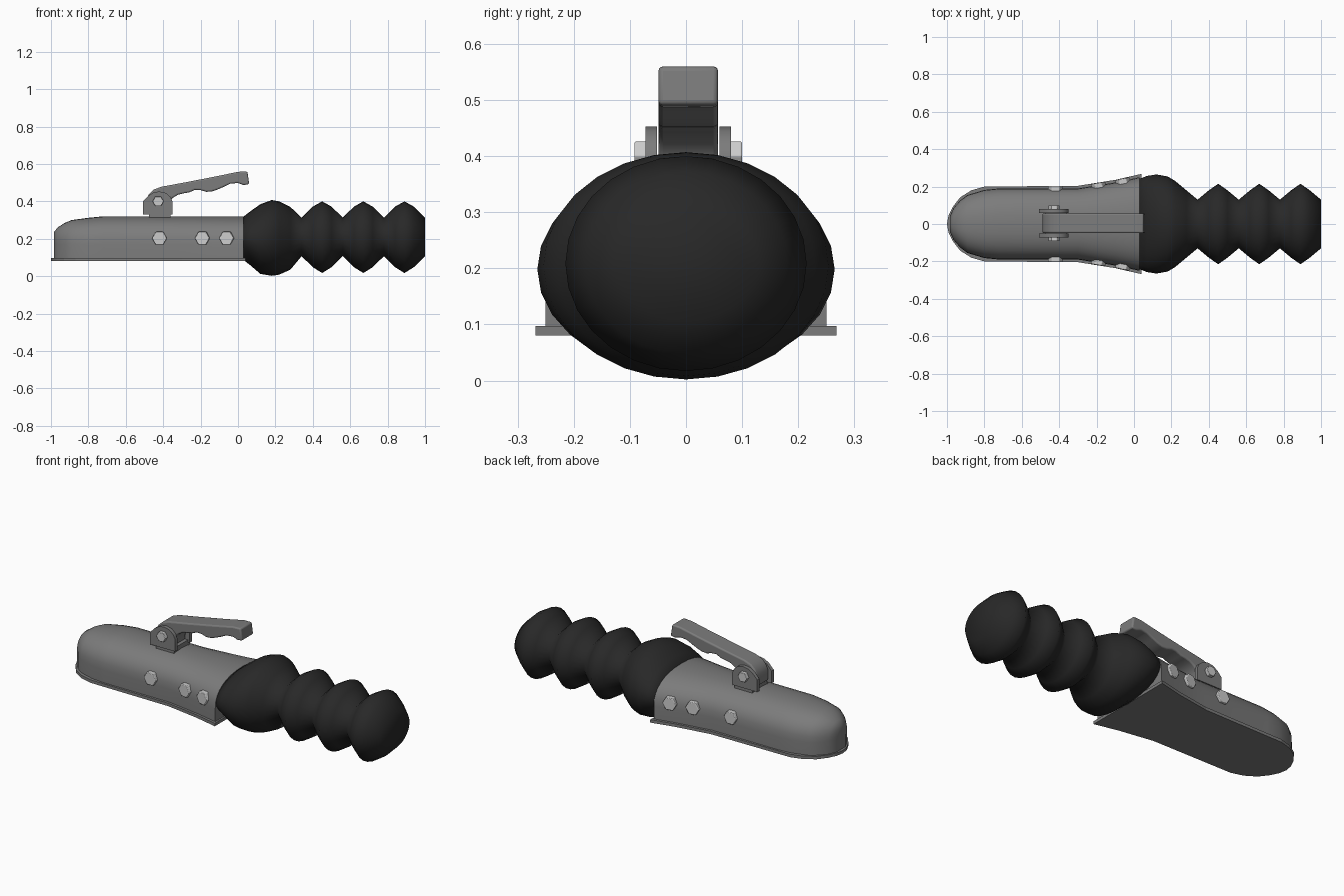
import bpy, bmesh, math

if "Cube" in bpy.data.objects:
    bpy.data.objects.remove(bpy.data.objects["Cube"])


def material(name, v):
    m = bpy.data.materials.new(name)
    m.diffuse_color = (v, v, v, 1)
    m.use_nodes = True
    m.node_tree.nodes["Principled BSDF"].inputs["Base Color"].default_value = m.diffuse_color
    return m


STEEL = material("grey steel", 0.2)
RUBBER = material("black rubber", 0.021)
BOLT = material("light bolt metal", 0.6)


def finish(name, bm, mat, angle=None, bevel=0):
    bmesh.ops.recalc_face_normals(bm, faces=bm.faces)
    me = bpy.data.meshes.new(name)
    bm.to_mesh(me)
    bm.free()
    me.materials.append(mat)
    ob = bpy.data.objects.new(name, me)
    bpy.context.collection.objects.link(ob)
    bpy.ops.object.select_all(action='DESELECT')
    bpy.context.view_layer.objects.active = ob
    ob.select_set(True)
    if bevel:
        b = ob.modifiers.new("bevel", 'BEVEL')
        b.width, b.segments, b.limit_method = bevel, 3, 'ANGLE'
        b.angle_limit = math.radians(50)
    if angle:
        bpy.ops.object.shade_smooth_by_angle(angle=math.radians(angle))
    return ob


def loft(name, rings, mat, angle):
    """Skin closed rings of equal length and cap both ends."""
    bm = bmesh.new()
    vs = [[bm.verts.new(p) for p in r] for r in rings]
    n = len(rings[0])
    for a, b in zip(vs, vs[1:]):
        for i in range(n):
            j = (i + 1) % n
            bm.faces.new((a[i], a[j], b[j], b[i]))
    bm.faces.new(vs[0])
    bm.faces.new(vs[-1])
    return finish(name, bm, mat, angle)


def prism(name, profile, axis, lo, hi, mat, angle=None, bevel=0):
    """Extrude a 2D profile: axis 'y' uses (x, z), axis 'z' uses (x, y)."""
    bm = bmesh.new()
    def put(p, d):
        return bm.verts.new((p[0], d, p[1]) if axis == 'y' else (p[0], p[1], d))
    a = [put(p, lo) for p in profile]
    b = [put(p, hi) for p in profile]
    for i in range(len(a)):
        j = (i + 1) % len(a)
        bm.faces.new((a[i], a[j], b[j], b[i]))
    bm.faces.new(a)
    bm.faces.new(b)
    return finish(name, bm, mat, angle, bevel)


def hexagon(r, cx=0, cz=0):
    return [(cx + r * math.cos(k * math.pi / 3), cz + r * math.sin(k * math.pi / 3))
            for k in range(6)]


# Coupler housing: (x, half width, top height)
def body_ring(x, w, top):
    zs, pts = 0.17, [(x, w, 0.085)]
    for k in range(17):
        t = math.pi * k / 16
        c, s = math.cos(t), max(0, math.sin(t))
        y = math.copysign(abs(c) ** 0.85, c) * w
        pts.append((x, y, zs + (top - zs) * s ** 0.85))
    return pts + [(x, -w, 0.085)]


sections = [(-.985, .04, .235), (-.965, .085, .26), (-.93, .125, .283), (-.89, .155, .3),
            (-.8, .182, .312), (-.72, .19, .32), (-.3, .19, .32), (-.1, .222, .32),
            (.03, .25, .32)]
loft("coupler_housing", [body_ring(*s) for s in sections], STEEL, 45)

# Flange plate under the housing
half = [(.04, .268), (-.1, .236), (-.3, .204), (-.8, .2), (-.87, .18), (-.93, .142),
        (-.97, .09), (-.992, .045)]
outline = half + [(-1, 0)] + [(x, -y) for x, y in reversed(half)]
prism("bottom_flange", outline, 'z', .08, .097, STEEL)

# Rubber bellows: (x, half width, bottom, top)
profile = [(.025, .24, .09, .315), (.07, .257, .055, .35), (.12, .265, .012, .385),
           (.18, .254, .002, .407), (.22, .23, .008, .4), (.28, .18, .035, .37),
           (.34, .13, .107, .313)]
for peak in (.45, .67, .89):
    profile += [(peak - .05, .18, .048, .372), (peak, .215, .017, .4),
                (peak + .05, .18, .048, .372), (peak + .11, .13, .107, .313)]


def bellows_ring(x, w, lo, hi):
    return [(x, w * math.cos(t), (lo + hi) / 2 + (hi - lo) / 2 * math.sin(t))
            for t in (2 * math.pi * k / 28 for k in range(28))]


loft("rubber_bellows", [bellows_ring(*p) for p in profile], RUBBER, 180)

# Side bolts following the flare of the housing
for side in (-1, 1):
    for x, y, tilt in ((-.42, .19, 0), (-.19, .207, .16), (-.06, .23, .21)):
        ob = prism("side_bolt", hexagon(.04), 'y', -.02, .013, BOLT, bevel=.004)
        ob.location = (x, side * y, .203)
        ob.rotation_euler = (0, 0, tilt if side > 0 else math.pi - tilt)

# Lever bracket: base, two cheek plates and pivot bolts
CY = .004
prism("bracket_base", [(-.475, .3), (-.36, .3), (-.36, .345), (-.475, .345)], 'y',
      CY - .07, CY + .07, STEEL)
cheek = [(-.508, .33), (-.35, .33), (-.35, .4), (-.362, .425), (-.385, .445), (-.42, .453),
         (-.45, .448), (-.48, .43), (-.508, .4)]
for side in (-1, 1):
    a, b = sorted((CY + side * .056, CY + side * .076))
    prism("bracket_cheek", cheek, 'y', a, b, STEEL, 30)
    a, b = sorted((CY + side * .07, CY + side * .096))
    prism("pivot_bolt", hexagon(.03, -.427, .4), 'y', a, b, BOLT, bevel=.003)

# Lever handle with finger grips
lever = [(-.49, .345), (-.49, .41), (-.475, .44), (-.45, .463), (-.41, .478), (-.28, .502),
         (-.12, .533), (0, .558), (.05, .56), (.06, .492), (.03, .487), (0, .498),
         (-.04, .495), (-.08, .476), (-.11, .463), (-.14, .453), (-.17, .451), (-.2, .46),
         (-.23, .462), (-.26, .448), (-.29, .443), (-.32, .436), (-.35, .418), (-.37, .39),
         (-.375, .345)]
prism("lever_handle", lever, 'y', CY - .053, CY + .053, STEEL, 40, bevel=.008)
